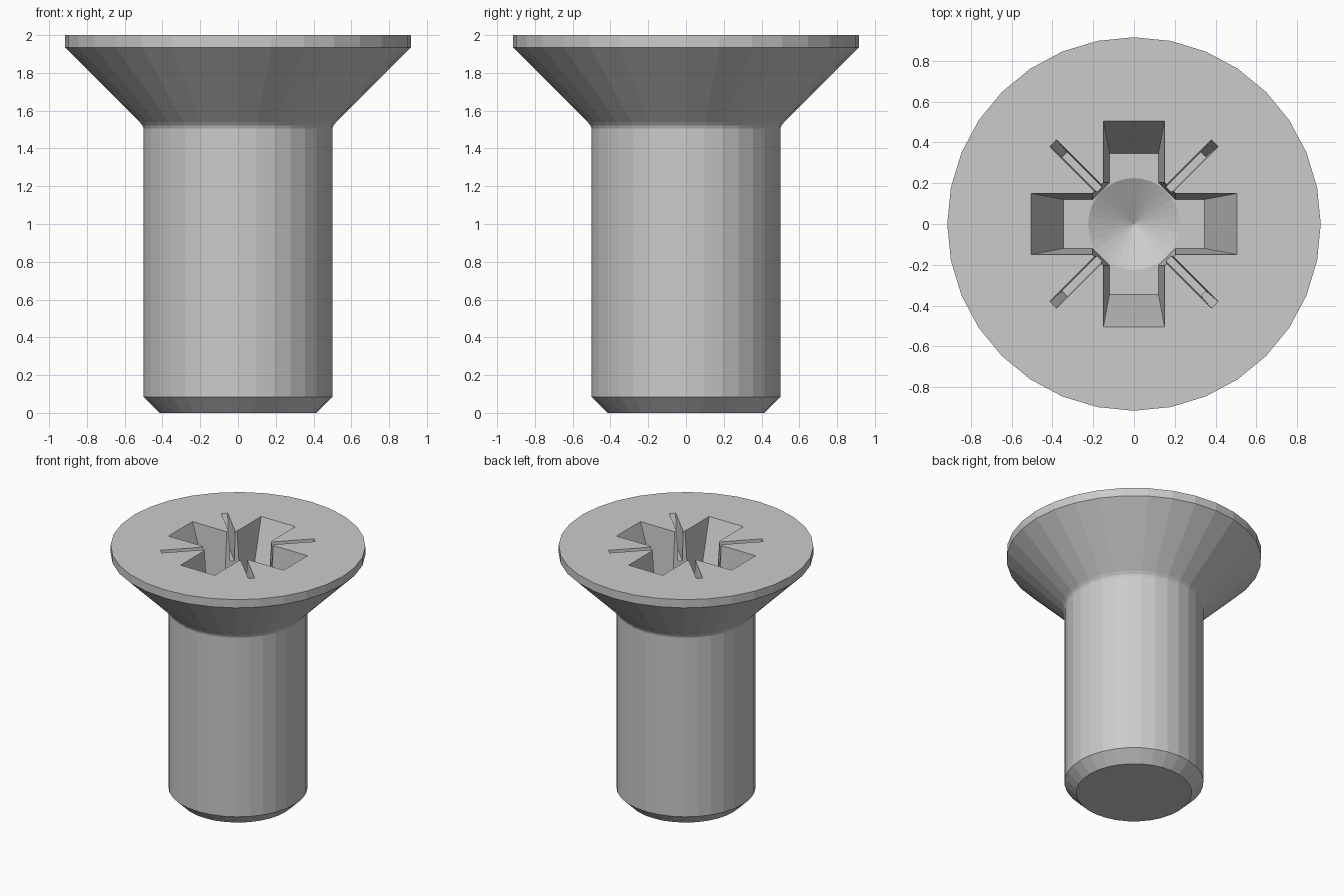
import bpy, bmesh, math
from mathutils import Matrix

if "Cube" in bpy.data.objects:
    bpy.data.objects.remove(bpy.data.objects["Cube"])

TOP = 2.0
FLOOR = 1.55
SEG = 32


def finish(name, bm):
    bmesh.ops.recalc_face_normals(bm, faces=bm.faces)
    me = bpy.data.meshes.new(name)
    bm.to_mesh(me)
    bm.free()
    ob = bpy.data.objects.new(name, me)
    bpy.context.collection.objects.link(ob)
    return ob


def revolve(name, profile):
    """Closed solid of revolution; points on the axis become poles."""
    bm = bmesh.new()
    rings = []
    for r, z in profile:
        if r == 0:
            rings.append([bm.verts.new((0, 0, z))] * SEG)
        else:
            rings.append([bm.verts.new((r * math.cos(2 * math.pi * i / SEG),
                                        r * math.sin(2 * math.pi * i / SEG), z))
                          for i in range(SEG)])
    for a, b in zip(rings, rings[1:]):
        for i in range(SEG):
            j = (i + 1) % SEG
            loop = list(dict.fromkeys((a[i], a[j], b[j], b[i])))
            bm.faces.new(loop)
    for (r, z), ring in ((profile[0], rings[0]), (profile[-1], rings[-1])):
        if r > 0:
            bm.faces.new(ring)
    return finish(name, bm)


def taper_box(name, low, high, z0, z1, angle):
    """Tapered box from rectangle low at z0 to high at z1, carried on above z1."""
    k = (z1 + 0.1 - z0) / (z1 - z0)
    high = [a + (b - a) * k for a, b in zip(low, high)]
    bm = bmesh.new()
    loops = []
    for (x0, x1, h), z in ((low, z0), (high, z1 + 0.1)):
        loops.append([bm.verts.new(p) for p in
                      ((x0, -h, z), (x1, -h, z), (x1, h, z), (x0, h, z))])
    a, b = loops
    bm.faces.new(a)
    bm.faces.new(b)
    for i in range(4):
        j = (i + 1) % 4
        bm.faces.new((a[i], a[j], b[j], b[i]))
    bm.transform(Matrix.Rotation(angle, 4, 'Z'))
    return finish(name, bm)


# Shank with chamfered end and countersunk head
screw = revolve("countersunk_screw", [
    (0.415, 0), (0.5, 0.085), (0.5, 1.505), (0.506, 1.522), (0.52, 1.54),
    (0.915, 1.935), (0.915, TOP)])

# Drive recess: crossed wings, diagonal core, thin ribs, conical bottom
cutters = []
for i in range(2):
    cutters.append(taper_box("wing_cutter", (-0.345, 0.345, 0.12),
                             (-0.505, 0.505, 0.15), FLOOR, TOP, i * math.pi / 2))
cutters.append(taper_box("core_cutter", (-0.228, 0.228, 0.228),
                         (-0.25, 0.25, 0.25), FLOOR, TOP, math.pi / 4))
for i in range(2):
    cutters.append(taper_box("rib_cutter", (-0.48, 0.48, 0.016),
                             (-0.56, 0.56, 0.023), TOP - 0.23, TOP,
                             math.pi / 4 + i * math.pi / 2))
cutters.append(revolve("cone_cutter", [
    (0, FLOOR - 0.12), (0.225, FLOOR), (0.225, FLOOR + 0.03)]))

for c in cutters:
    c.hide_render = True
    mod = screw.modifiers.new("recess", 'BOOLEAN')
    mod.operation = 'DIFFERENCE'
    mod.solver = 'EXACT'
    mod.object = c

bpy.context.view_layer.objects.active = screw
screw.select_set(True)
for mod in list(screw.modifiers):
    bpy.ops.object.modifier_apply(modifier=mod.name)
for c in cutters:
    bpy.data.objects.remove(c)
